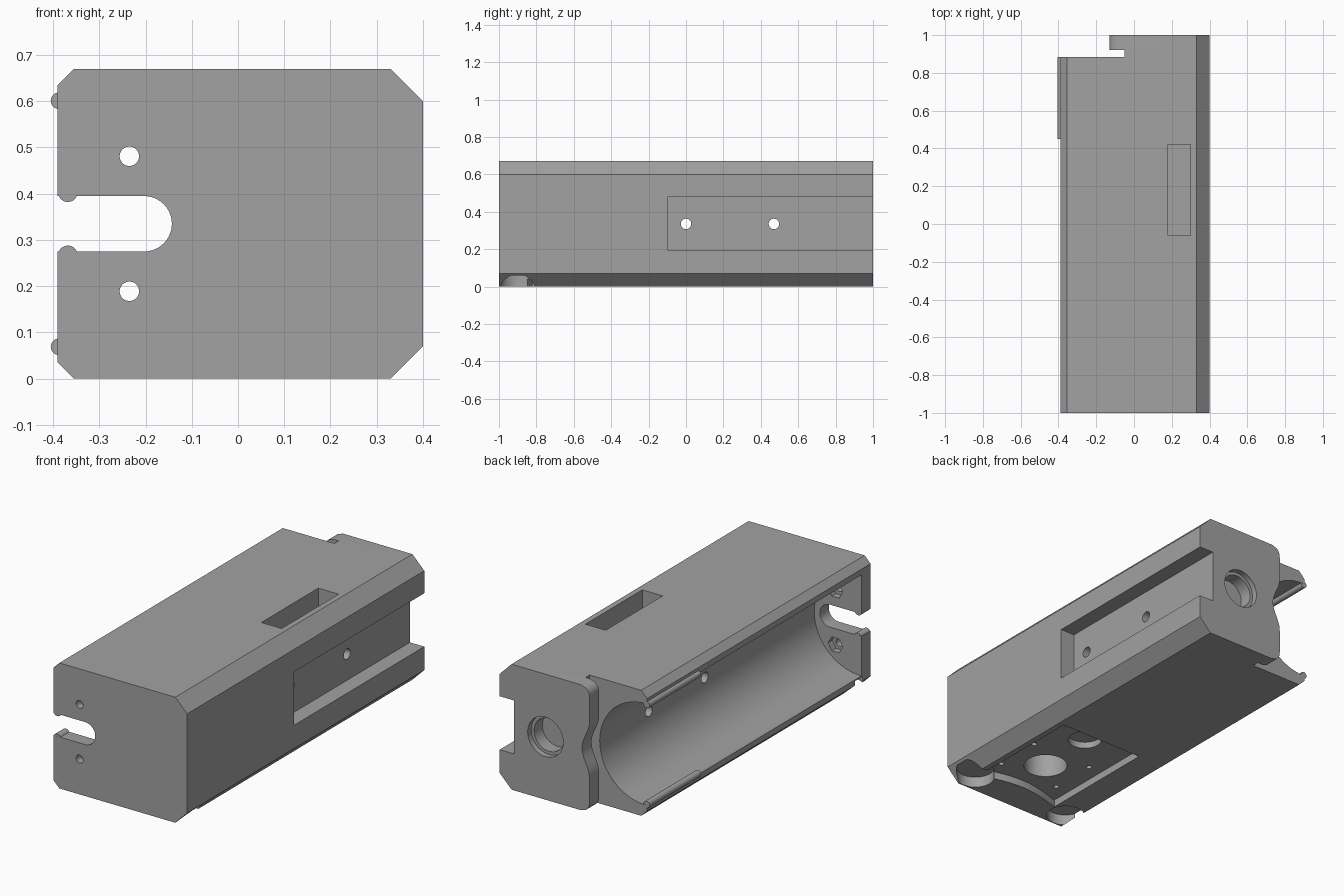
import bpy, bmesh, math

if "Cube" in bpy.data.objects:
    bpy.data.objects.remove(bpy.data.objects["Cube"])

grey = bpy.data.materials.new("plain grey")
grey.diffuse_color = (0.36, 0.36, 0.36, 1)
grey.use_nodes = True
grey.node_tree.nodes["Principled BSDF"].inputs["Base Color"].default_value = grey.diffuse_color
MID = 0.335  # height of the long axis


def prism(name, pts, axis, a, b):
    """Extrude a 2D outline along an axis: 'y' uses (x, z), 'z' uses (x, y), 'x' uses (y, z)."""
    place = {'y': lambda p, t: (p[0], t, p[1]),
             'z': lambda p, t: (p[0], p[1], t),
             'x': lambda p, t: (t, p[0], p[1])}[axis]
    bm = bmesh.new()
    lo = [bm.verts.new(place(p, a)) for p in pts]
    hi = [bm.verts.new(place(p, b)) for p in pts]
    n = len(pts)
    bm.faces.new(lo)
    bm.faces.new(hi[::-1])
    for i in range(n):
        j = (i + 1) % n
        bm.faces.new((lo[j], lo[i], hi[i], hi[j]))
    bmesh.ops.recalc_face_normals(bm, faces=bm.faces)
    me = bpy.data.meshes.new(name)
    bm.to_mesh(me)
    bm.free()
    ob = bpy.data.objects.new(name, me)
    bpy.context.collection.objects.link(ob)
    me.materials.append(grey)
    return ob


def circle(u, v, r, n=32):
    return [(u + r * math.cos(2 * math.pi * i / n), v + r * math.sin(2 * math.pi * i / n))
            for i in range(n)]


def rect(u0, u1, v0, v1):
    return [(u0, v0), (u1, v0), (u1, v1), (u0, v1)]


# Main block: wide chamfers on the right, narrow ones on the left
body = prism("battery_housing", [(-0.355, 0), (0.33, 0), (0.40, 0.07), (0.40, 0.60),
                                 (0.33, 0.67), (-0.355, 0.67), (-0.39, 0.635), (-0.39, 0.035)],
             'y', -1, 1)


def combine(pts, axis, a, b, op='DIFFERENCE'):
    tool = prism("cutter", pts, axis, a, b)
    tool.hide_render = True
    mod = body.modifiers.new("combine", 'BOOLEAN')
    mod.operation, mod.solver, mod.object = op, 'EXACT', tool
    bpy.context.view_layer.objects.active = body
    bpy.ops.object.modifier_apply(modifier=mod.name)
    bpy.data.objects.remove(tool)


# Open half-round cell cavity
combine(circle(-0.38, MID, 0.27, 96), 'y', -0.925, 0.90)

# Gap behind the cavity, then the scalloped edge of the back plate
combine(rect(-1, -0.05, -0.1, 0.8), 'y', 0.885, 0.92)


def edge_x(z):
    t, r = min(z, 0.67 - z), 0.05
    x = -0.13
    if t < r:
        x += r - math.sqrt(max(0, r * r - (r - t) ** 2))
    d = abs(z - MID)
    if d < 0.15:
        x += 0.022 * (1 + math.cos(math.pi * d / 0.15))
    return x


zs = [0.67 * i / 60 for i in range(61)]
edge = [(edge_x(z), z) for z in zs]
combine([(-1, -0.1), (edge[0][0], -0.1)] + edge + [(edge[-1][0], 0.8), (-1, 0.8)],
        'y', 0.903, 1.1)

# Stepped round recess in the back plate
combine(circle(0.13, MID, 0.105, 48), 'y', 0.97, 1.1)
combine(circle(0.13, MID, 0.088, 48), 'y', 0.90, 1.05)

# Side channel with two holes into the cavity
combine(rect(-0.10, 1.1, 0.195, 0.48), 'x', 0.315, 0.6)
for y in (0.0, 0.47):
    combine(circle(y, MID, 0.028), 'x', -0.3, 0.4)

# Rectangular slot in the top
combine(rect(0.18, 0.30, -0.06, 0.42), 'z', 0.45, 0.8)

# Front wall: rounded slot, two screw holes with hex nut seats
arc = [(-0.203 + 0.06 * math.sin(a), MID - 0.06 * math.cos(a))
       for a in [math.pi * i / 20 for i in range(21)]]
combine([(-0.6, MID - 0.06)] + arc + [(-0.6, MID + 0.06)], 'y', -1.1, -0.85)
for s in (-1, 1):
    combine(circle(-0.235, MID + s * 0.146, 0.021), 'y', -1.1, -0.85)
    combine(circle(-0.235, MID + s * 0.146, 0.043, 6), 'y', -0.96, -0.85)

# Underside pocket with a gently curved front rim
rim = [(-0.20 + 0.5 * i / 16, -0.87 + 0.05 * math.sin(math.pi * i / 16)) for i in range(17)]
combine(rim + [(0.30, -0.20), (-0.20, -0.20)], 'z', -0.1, 0.04)

# Corner seats that break out through the chamfers, and a round seat at the pocket's back
for x in (-0.30, 0.30):
    combine(circle(x, -0.90, 0.096, 40), 'z', -0.1, 0.058)
combine(circle(0.075, -0.30, 0.085, 40), 'z', -0.1, 0.075)
combine(circle(0.06, -0.63, 0.11, 40), 'z', -0.1, 0.25)

# Small screw holes in the pocket floor
for x in (-0.12, 0.245):
    for y in (-0.24, -0.50, -0.76):
        combine(circle(x, y, 0.014, 16), 'z', -0.1, 0.10 if x > 0 else 0.055)

# Snap ribs on the cavity lips and nubs at the slot mouth
for s in (-1, 1):
    combine(circle(-0.387, MID + s * 0.266, 0.018, 20), 'y', 0.45, 0.8845, 'UNION')
    combine(circle(-0.368, MID + s * 0.068, 0.021, 20), 'y', -0.9995, -0.9255, 'UNION')

# Smooth the round walls, keep the edges crisp
for ob in bpy.context.selected_objects:
    ob.select_set(False)
body.select_set(True)
bpy.context.view_layer.objects.active = body
bpy.ops.object.shade_smooth_by_angle(angle=math.radians(30))
